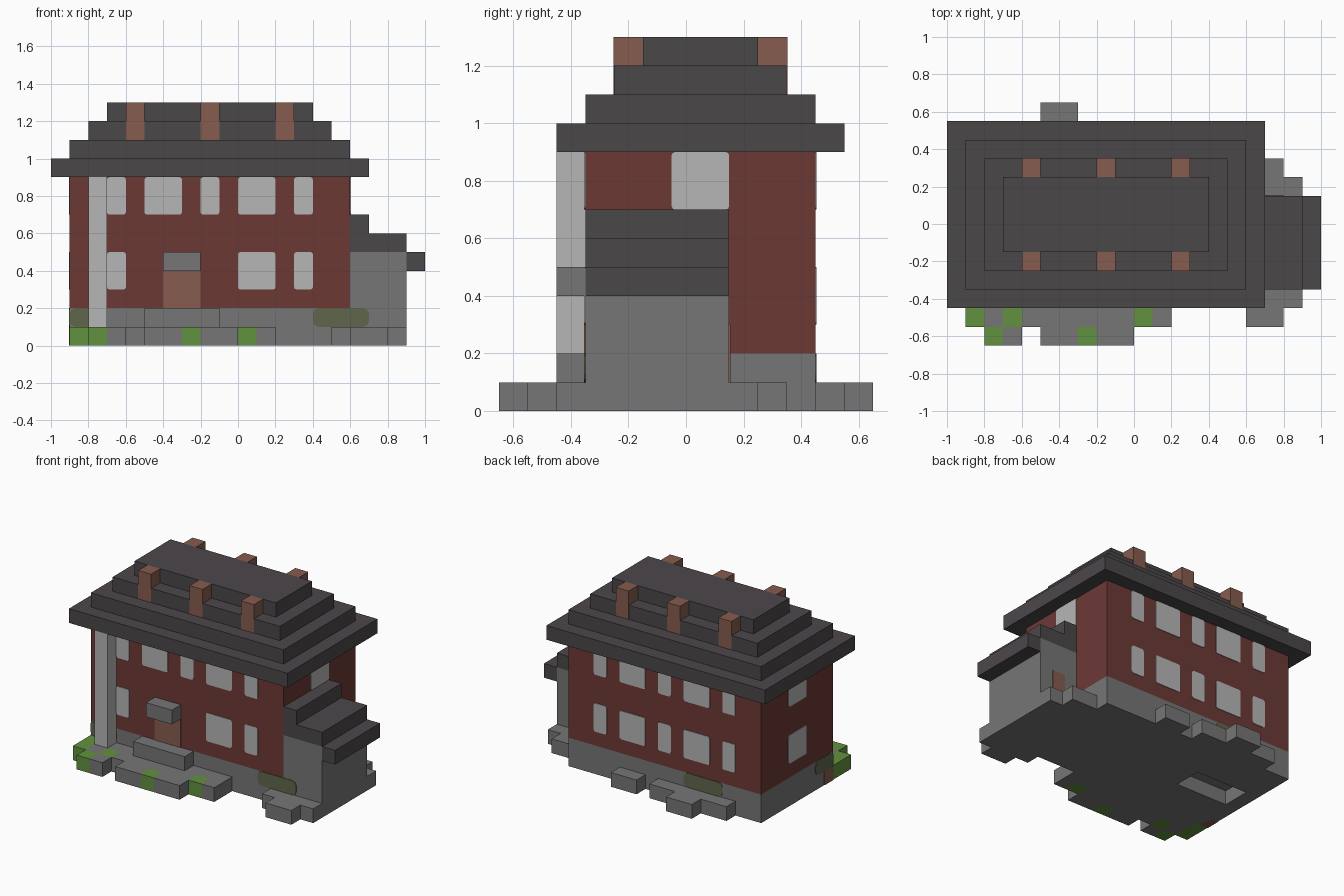
import bpy, bmesh
from mathutils import Vector

if "Cube" in bpy.data.objects:
    bpy.data.objects.remove(bpy.data.objects["Cube"], do_unlink=True)


def material(name, rgb):
    lin = [(c / 255 / 12.92) if c < 11 else ((c / 255 + 0.055) / 1.055) ** 2.4 for c in rgb]
    m = bpy.data.materials.new(name)
    m.use_nodes = True
    m.diffuse_color = (*lin, 1)
    m.node_tree.nodes["Principled BSDF"].inputs["Base Color"].default_value = (*lin, 1)
    return m


brick = material("red brick", (108, 57, 53))
slate = material("dark slate", (75, 71, 74))
stone = material("grey stone", (118, 118, 118))
pale = material("pale grey", (182, 182, 182))
clay = material("brown clay", (134, 92, 78))
grass = material("green grass", (98, 145, 62))
moss = material("olive moss", (95, 102, 75))


def boxes(name, mat, spans, round_axis=None, radius=0.012):
    """One object from boxes (x0, x1, y0, y1, z0, z1); optionally round edges along an axis."""
    bm = bmesh.new()
    for x0, x1, y0, y1, z0, z1 in spans:
        verts = bmesh.ops.create_cube(bm, size=1)["verts"]
        for v in verts:
            v.co = ((x0 + x1) / 2 + v.co.x * (x1 - x0),
                    (y0 + y1) / 2 + v.co.y * (y1 - y0),
                    (z0 + z1) / 2 + v.co.z * (z1 - z0))
    if round_axis is not None:
        edges = [e for e in bm.edges
                 if abs((e.verts[0].co - e.verts[1].co).normalized()[round_axis]) > 0.9]
        bmesh.ops.bevel(bm, geom=edges, offset=radius, segments=2, profile=0.5, affect='EDGES')
    me = bpy.data.meshes.new(name)
    bm.to_mesh(me)
    bm.free()
    me.materials.append(mat)
    ob = bpy.data.objects.new(name, me)
    bpy.context.collection.objects.link(ob)
    return ob


L, R, F, B = -0.9, 0.6, -0.35, 0.45   # main house walls
T = 0.004                             # thickness of painted plates

# Foundation, open underneath at one spot, and brick storeys
boxes("foundation", stone, [
    (L, R, F, B, 0.1, 0.2), (L, -0.8, F, B, 0, 0.1), (-0.4, R, F, B, 0, 0.1),
    (-0.8, -0.4, F, -0.05, 0, 0.1), (-0.8, -0.4, 0.15, B, 0, 0.1)])
boxes("brick_walls", brick, [(L, R, F, B, 0.2, 0.9)])
boxes("clay_footing", clay, [(L - T, -0.4, F, F + 0.1, -0.0, 0.1)])

# Stepped main roof
boxes("main_roof", slate, [
    (-1 + s, 0.7 - s, -0.45 + s, 0.55 - s, 0.9 + s, 1 + s) for s in (0, 0.1, 0.2, 0.3)])
boxes("chimneys", clay, [
    (x, x + 0.1, y - T / 2, y + 0.1 + T / 2, 1.1, 1.3)
    for x in (-0.6, -0.2, 0.2) for y in (-0.25, 0.25)])

# Side annex with stepped roof
boxes("annex_walls", stone, [(R, 0.9, F, 0.15, 0, 0.5)])
boxes("annex_roof", slate, [
    (R, 0.7, F, 0.15, 0.6, 0.7), (R, 0.9, F, 0.15, 0.5, 0.6), (0.9, 1.0, F, 0.15, 0.4, 0.5)])
boxes("annex_door", clay, [(0.7, 0.8, 0.15, 0.15 + T, 0.1, 0.3)])

# Entrance
boxes("front_door", clay, [(-0.4, -0.2, F - T, F, 0.2, 0.4)])
boxes("door_canopy", stone, [(-0.4, -0.2, F - 0.1, F, 0.4, 0.5)])
boxes("door_step", stone, [(-0.5, -0.1, F - 0.1, F, 0.1, 0.2)])
boxes("corner_pillar", pale, [(-0.8, -0.7, F - 0.1, F, 0.1, 0.9)])

# Windows
columns = [(-0.7, -0.6), (-0.5, -0.3), (-0.2, -0.1), (0, 0.2), (0.3, 0.4)]
low, high = (0.3, 0.5), (0.7, 0.9)
boxes("front_windows", pale,
      [(*c, F - T, F, *high) for c in columns] +
      [(*columns[i], F - T, F, *low) for i in (0, 3, 4)], 1)
boxes("back_windows", pale, [(*c, B, B + T, *row) for c in columns for row in (low, high)], 1)
boxes("right_windows", pale, [(L - T, L, -0.05, 0.15, *row) for row in (low, high)], 0)
boxes("left_window", pale, [(R, R + T, -0.05, 0.15, *high)], 0)

# Moss patches on the stonework
boxes("front_moss", moss, [(0.4, 0.7, F - T, F, 0.1, 0.2), (L, -0.7, F - T, F, 0.1, 0.2)], 1, 0.03)
boxes("back_moss", moss, [(-0.6, -0.3, B, B + T, 0.1, 0.2)], 1, 0.03)
boxes("side_moss", moss, [(L - T, L, F, -0.15, 0.1, 0.2)], 0, 0.03)


# Ground paving, all one layer high
def paving(name, mat, areas):
    boxes(name, mat, [(*a, 0, 0.1) for a in areas])


paving("front_paving", stone, [
    (-0.8, 0.2, -0.45, F), (-0.8, -0.7, -0.55, -0.45), (-0.6, 0, -0.55, -0.45),
    (-0.7, -0.6, -0.65, -0.55), (-0.5, -0.3, -0.65, -0.55), (-0.2, 0, -0.65, -0.55),
    (0.1, 0.2, -0.55, -0.45)])
paving("front_grass", grass, [
    (-0.9, -0.8, -0.55, F), (-0.7, -0.6, -0.55, -0.45), (-0.8, -0.7, -0.65, -0.55),
    (-0.3, -0.2, -0.65, -0.55), (0, 0.1, -0.55, -0.45)])
paving("annex_paving", stone, [
    (0.5, 0.9, -0.45, F), (0.6, 0.8, -0.55, -0.45),
    (R, 0.8, 0.15, 0.35), (0.8, 0.9, 0.15, 0.25)])
paving("back_paving", stone, [
    (0, 0.2, B, 0.55), (-0.7, -0.1, B, 0.55), (-0.5, -0.3, 0.55, 0.65)])
